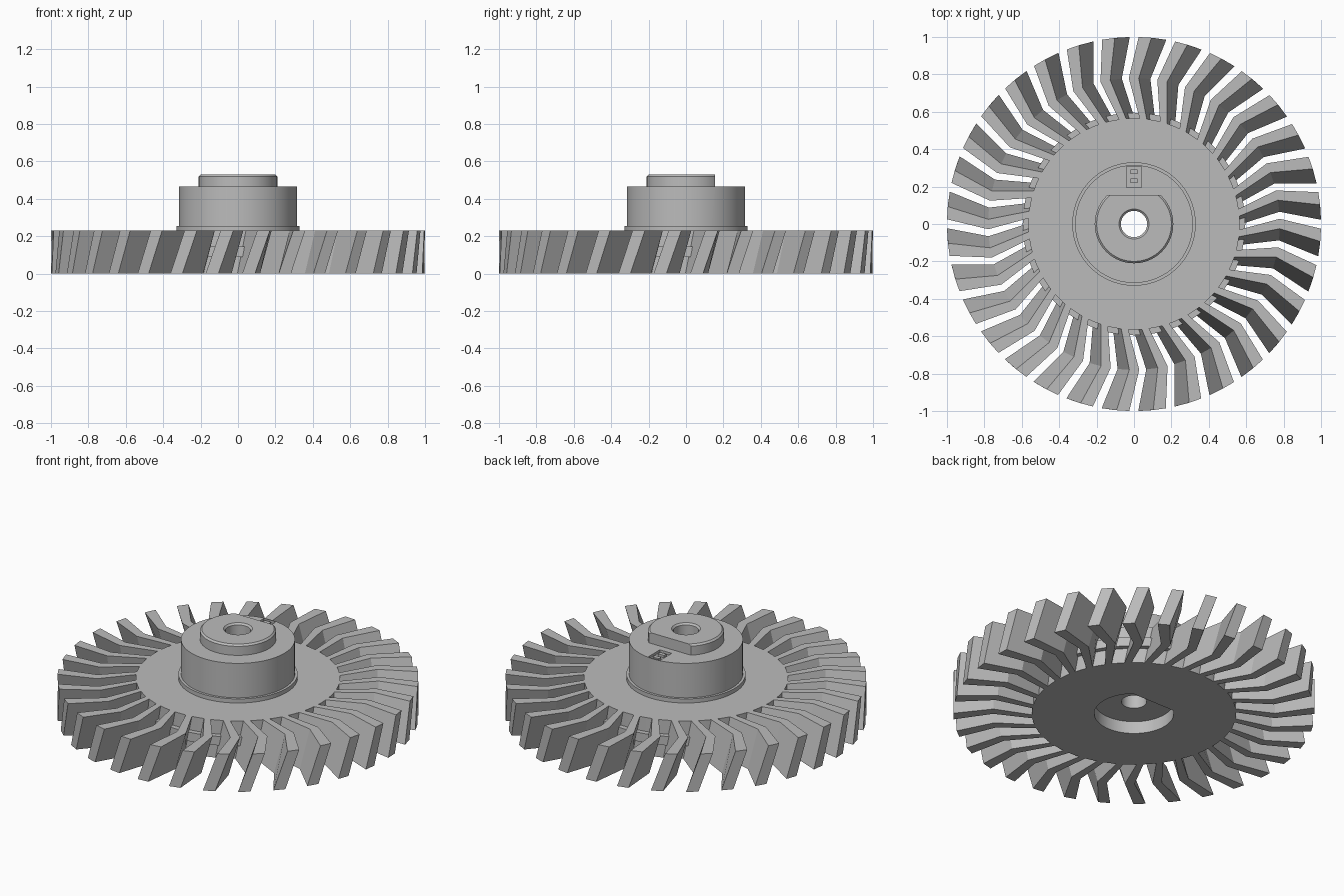
import bpy, bmesh
from math import cos, sin, radians, tau

cube = bpy.data.objects.get("Cube")
if cube:
    bpy.data.objects.remove(cube, do_unlink=True)

grey = bpy.data.materials.new("machined_grey")
grey.use_nodes = True
colour = (0.5, 0.5, 0.5, 1)
grey.diffuse_color = colour
grey.node_tree.nodes["Principled BSDF"].inputs["Base Color"].default_value = colour

BLADES = 32
HEIGHT = 0.23
BOSS_FLAT = 0.155


def finish(name, bm, smooth=False):
    bmesh.ops.recalc_face_normals(bm, faces=bm.faces)
    mesh = bpy.data.meshes.new(name)
    bm.to_mesh(mesh)
    bm.free()
    mesh.materials.append(grey)
    obj = bpy.data.objects.new(name, mesh)
    bpy.context.collection.objects.link(obj)
    if smooth:
        smooth_sides(obj)
    return obj


def activate(obj):
    bpy.ops.object.select_all(action='DESELECT')
    obj.select_set(True)
    bpy.context.view_layer.objects.active = obj


def smooth_sides(obj):
    activate(obj)
    bpy.ops.object.shade_smooth_by_angle(angle=radians(25))


def lathe(name, profile, steps=96):
    """Revolve a closed (radius, height) outline about z."""
    bm = bmesh.new()
    rings = [[bm.verts.new((r * cos(tau * i / steps), r * sin(tau * i / steps), z))
              for r, z in profile] for i in range(steps)]
    n = len(profile)
    for i in range(steps):
        a, b = rings[i], rings[(i + 1) % steps]
        for j in range(n):
            k = (j + 1) % n
            bm.faces.new((a[j], b[j], b[k], a[k]))
    return finish(name, bm)


def box(name, x, y, z):
    """Box from (min, max) ranges."""
    bm = bmesh.new()
    bmesh.ops.create_cube(bm, size=1)
    for v in bm.verts:
        for axis, (low, high) in enumerate((x, y, z)):
            v.co[axis] = high if v.co[axis] > 0 else low
    return finish(name, bm)


def d_prism(name, radius, flat, low, high, steps=96):
    """Cylinder with one flat side facing +y."""
    bm = bmesh.new()
    bmesh.ops.create_cone(bm, cap_ends=True, segments=steps, radius1=radius,
                          radius2=radius, depth=high - low)
    bmesh.ops.translate(bm, verts=bm.verts, vec=(0, 0, (low + high) / 2))
    cut = bmesh.ops.bisect_plane(bm, geom=bm.verts[:] + bm.edges[:] + bm.faces[:],
                                 plane_co=(0, flat, 0), plane_no=(0, 1, 0), clear_outer=True)
    edges = [e for e in cut["geom_cut"] if isinstance(e, bmesh.types.BMEdge)]
    bmesh.ops.holes_fill(bm, edges=edges)
    return finish(name, bm)


def carve(target, cutter):
    """Subtract the cutter, then discard it."""
    cutter.hide_render = True
    mod = target.modifiers.new("cut", 'BOOLEAN')
    mod.operation, mod.solver, mod.object = 'DIFFERENCE', 'EXACT', cutter
    activate(target)
    bpy.ops.object.modifier_apply(modifier=mod.name)
    bpy.data.objects.remove(cutter, do_unlink=True)


# Central body: plate with mid rib, flange, drum, chamfered boss and bore
hub = lathe("hub", [
    (0.07, 0), (0.565, 0), (0.565, 0.09), (0.595, 0.09), (0.595, 0.145),
    (0.565, 0.145), (0.565, HEIGHT), (0.33, HEIGHT), (0.33, 0.255),
    (0.315, 0.255), (0.315, 0.465), (0.21, 0.465), (0.21, 0.52),
    (0.20, 0.53), (0.08, 0.53), (0.07, 0.52)])

# Flat on the boss, matching socket underneath, and the marker recess
carve(hub, box("boss_flat_cutter", (-0.3, 0.3), (BOSS_FLAT, 0.4), (0.465, 0.6)))
carve(hub, d_prism("socket_cutter", 0.22, BOSS_FLAT + 0.01, -0.05, 0.075))
carve(hub, box("marker_cutter", (-0.04, 0.04), (0.195, 0.308), (0.45, 0.5)))
smooth_sides(hub)

# Two raised pads inside the marker recess
for i, y in enumerate((0.23, 0.28)):
    box(f"marker_pad_{i + 1}", (-0.02, 0.02), (y - 0.012, y + 0.012), (0.449, 0.464))

# Twisted, bent blades: (radius, leading edge angle at the top)
leading_edge = [(0.55, 7.8), (0.565, 8.2), (0.78, 13.3), (1.0, 9.8)]
THICK, TWIST = 3.9, 4.6

blades = bmesh.new()
for i in range(BLADES):
    turn = 360 / BLADES * i
    rows = []
    for r, lead in leading_edge:
        corners = ((lead, HEIGHT), (lead - THICK, HEIGHT),
                   (lead - THICK - TWIST, 0), (lead - TWIST, 0))
        rows.append([blades.verts.new((r * cos(radians(a + turn)),
                                       r * sin(radians(a + turn)), z))
                     for a, z in corners])
    for a, b in zip(rows, rows[1:]):
        for j in range(4):
            k = (j + 1) % 4
            blades.faces.new((a[j], a[k], b[k], b[j]))
    blades.faces.new(rows[0])
    blades.faces.new(rows[-1])
finish("blades", blades)
